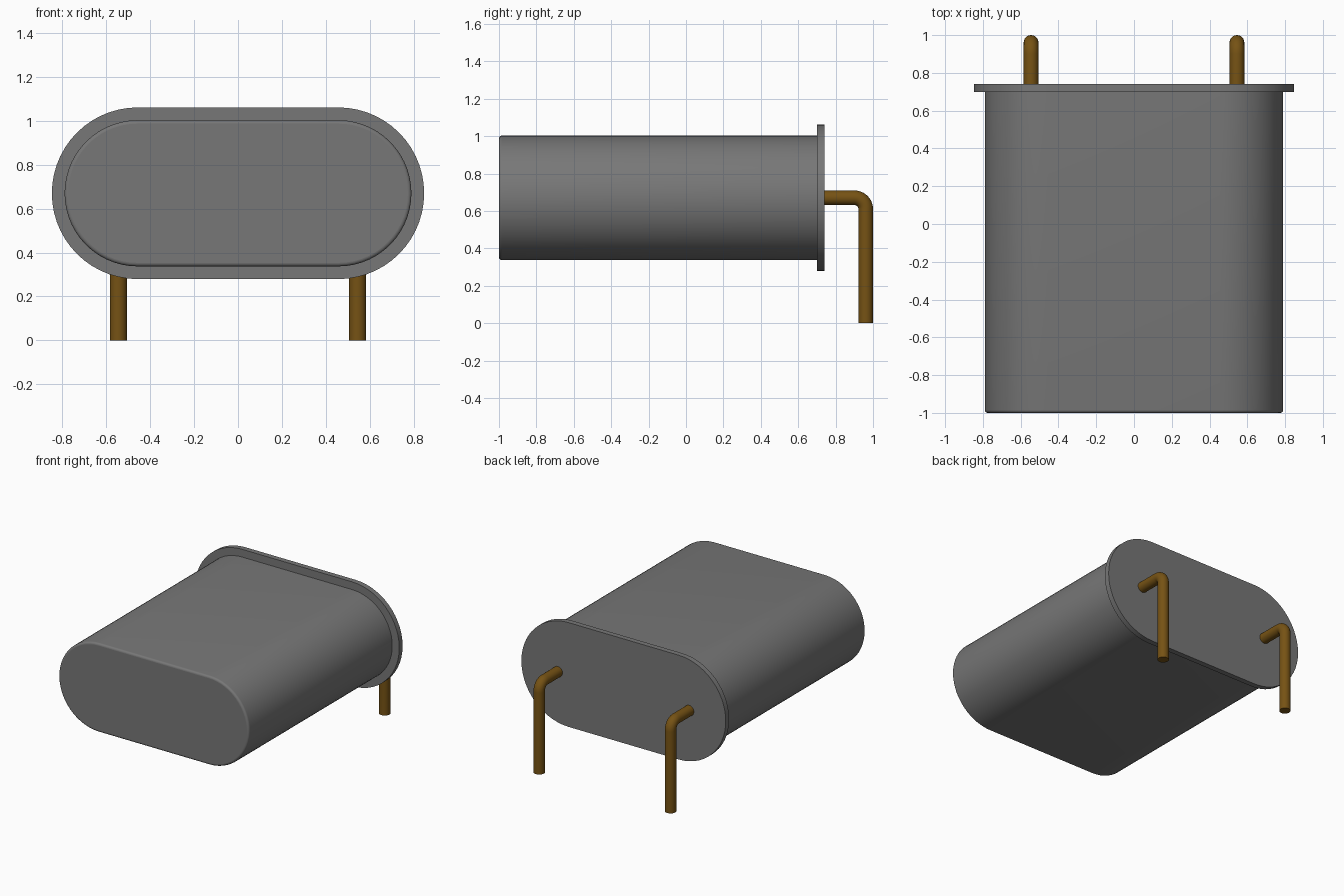
import bpy, bmesh, math
from mathutils import Vector

cube = bpy.data.objects.get("Cube")
if cube:
    bpy.data.objects.remove(cube, do_unlink=True)


def material(name, rgb):
    m = bpy.data.materials.new(name)
    m.use_nodes = True
    m.diffuse_color = (*rgb, 1)
    bsdf = m.node_tree.nodes["Principled BSDF"]
    bsdf.inputs["Base Color"].default_value = (*rgb, 1)
    bsdf.inputs["Roughness"].default_value = 0.6
    return m


grey = material("case_grey", (0.185, 0.185, 0.185))
brass = material("pin_brass", (0.18, 0.085, 0.007))

CENTRE_Z = 0.67
HALF_STRAIGHT = 0.457


def loft(name, rings, mat):
    """Skin a list of equal-length point rings and cap both ends flat."""
    bm = bmesh.new()
    loops = [[bm.verts.new(p) for p in ring] for ring in rings]
    n = len(loops[0])
    for a, b in zip(loops, loops[1:]):
        for i in range(n):
            j = (i + 1) % n
            bm.faces.new((a[i], a[j], b[j], b[i]))
    bm.faces.new(loops[0])
    bm.faces.new(loops[-1])
    bmesh.ops.recalc_face_normals(bm, faces=bm.faces)
    mesh = bpy.data.meshes.new(name)
    bm.to_mesh(mesh)
    bm.free()
    mesh.materials.append(mat)
    obj = bpy.data.objects.new(name, mesh)
    bpy.context.collection.objects.link(obj)
    bpy.ops.object.select_all(action='DESELECT')
    obj.select_set(True)
    bpy.context.view_layer.objects.active = obj
    bpy.ops.object.shade_smooth_by_angle(angle=math.radians(35))
    for f in mesh.polygons:
        if len(f.vertices) > 4:
            f.use_smooth = False
    return obj


def stadium(radius, y, steps=28):
    """Slot-shaped outline in the xz plane."""
    pts = []
    for side in (1, -1):
        for k in range(steps + 1):
            a = side * math.pi / 2 - math.pi * k / steps * side
            a = -math.pi / 2 + math.pi * k / steps + (0 if side == 1 else math.pi)
            pts.append((side * HALF_STRAIGHT + radius * math.cos(a), y,
                        CENTRE_Z + radius * math.sin(a)))
    return pts


# Can with a small rounded front rim
R, FILLET = 0.333, 0.016
rim = [stadium(R - FILLET * (1 - math.sin(t)), -1 + FILLET * (1 - math.cos(t)))
       for t in (math.pi / 2 * k / 5 for k in range(6))]
loft("can_body", rim + [stadium(R, 0.70)], grey)

# Base flange
loft("base_flange", [stadium(0.391, 0.70), stadium(0.391, 0.74)], grey)

# Bent pins: straight out of the flange, then down to the ground
PIN_R, BEND, PIN_Y = 0.039, 0.06, 0.961


def pin(name, x, sides=24):
    path = [(0.72, CENTRE_Z, 0.0)]
    for k in range(11):
        t = math.pi / 2 * k / 10
        path.append((PIN_Y - BEND + BEND * math.sin(t),
                     CENTRE_Z - BEND + BEND * math.cos(t), t))
    path.append((PIN_Y, 0.0, math.pi / 2))
    rings = []
    for y, z, t in path:
        up = Vector((0, math.sin(t), math.cos(t)))
        rings.append([Vector((x, y, z))
                      + Vector((1, 0, 0)) * PIN_R * math.cos(a) + up * PIN_R * math.sin(a)
                      for a in (2 * math.pi * i / sides for i in range(sides))])
    loft(name, rings, brass)


for label, x in (("left_pin", 0.545), ("right_pin", -0.545)):
    pin(label, x)
